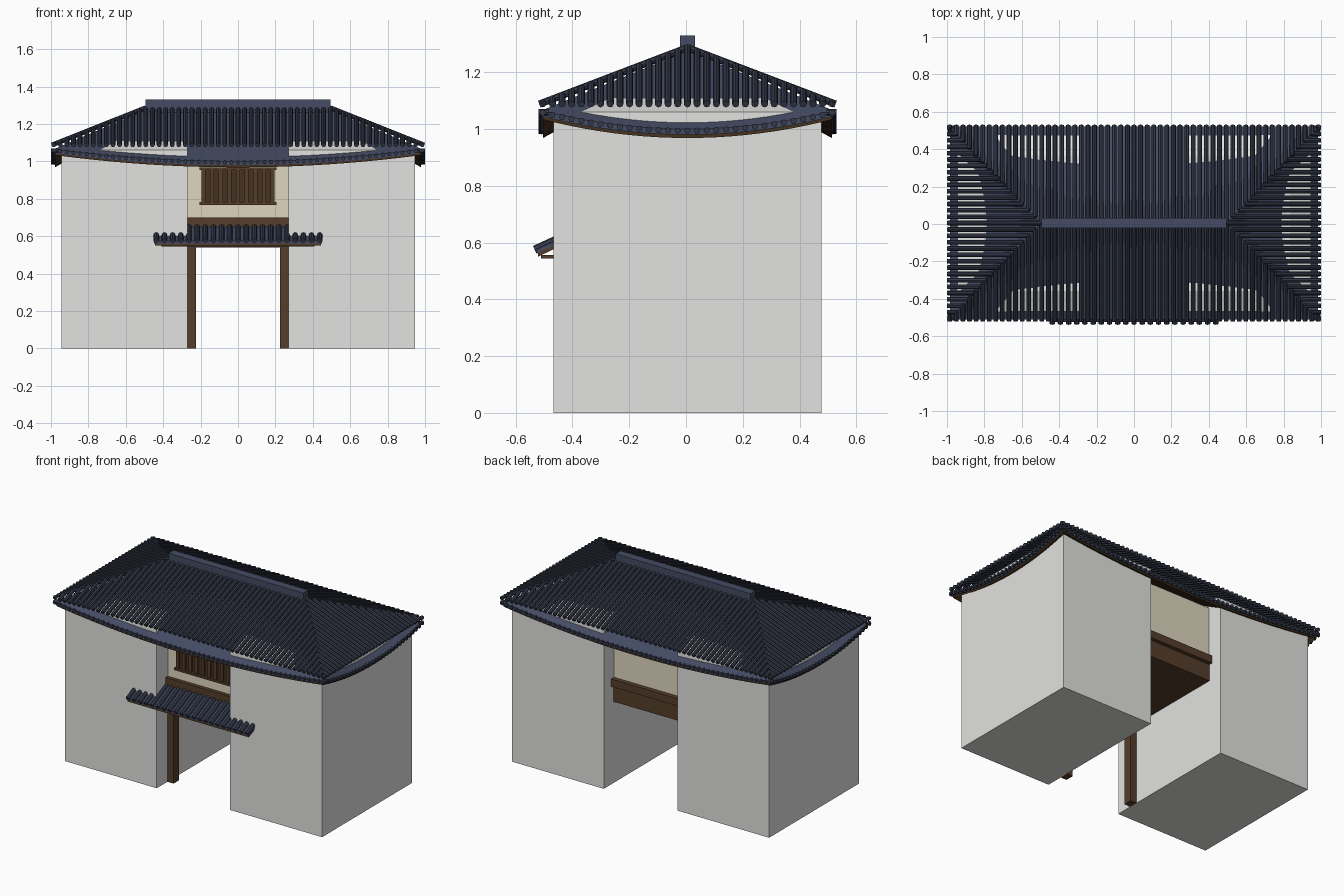
import bpy, bmesh, math
from mathutils import Vector

if "Cube" in bpy.data.objects:
    bpy.data.objects.remove(bpy.data.objects["Cube"])

CY = 0.005                      # roof and walls are centred here in y
HX, HY, RX = 0.985, 0.515, 0.495  # eave half sizes, ridge half length
RIDGE_Z = 1.275


def mat(name, c):
    m = bpy.data.materials.new(name)
    m.diffuse_color = (*c, 1)
    m.use_nodes = True
    m.node_tree.nodes["Principled BSDF"].inputs["Base Color"].default_value = m.diffuse_color
    return m


WHITE = mat("white plaster", (0.76, 0.76, 0.75))
TAN = mat("cream panel", (0.73, 0.67, 0.52))
TILE = mat("dark slate tile", (0.035, 0.042, 0.068))
SLATE = mat("slate blue", (0.058, 0.070, 0.125))
WOOD = mat("brown wood", (0.090, 0.047, 0.023))
DARK = mat("dark wood", (0.062, 0.032, 0.015))


def finish(name, bm, material):
    bmesh.ops.recalc_face_normals(bm, faces=bm.faces)
    me = bpy.data.meshes.new(name)
    bm.to_mesh(me)
    bm.free()
    me.materials.append(material)
    ob = bpy.data.objects.new(name, me)
    bpy.context.collection.objects.link(ob)
    return ob


def add_box(bm, x0, x1, y0, y1, z0, z1):
    vs = bmesh.ops.create_cube(bm, size=1)["verts"]
    for v in vs:
        v.co = (x1 if v.co.x > 0 else x0, y1 if v.co.y > 0 else y0, z1 if v.co.z > 0 else z0)


def boxes(name, material, *dims):
    bm = bmesh.new()
    for d in dims:
        add_box(bm, *d)
    return finish(name, bm, material)


def add_rod(bm, a, b, r, sides=8):
    a, b = Vector(a), Vector(b)
    d = b - a
    vs = bmesh.ops.create_cone(bm, cap_ends=True, segments=sides, radius1=r, radius2=r,
                               depth=d.length)["verts"]
    q = d.to_track_quat('Z', 'Y')
    for v in vs:
        v.co = q @ v.co + (a + b) / 2


# wall blocks: box with an outward sloping cap, flat on the passage side
for side, label in ((-1, "left"), (1, "right")):
    bm = bmesh.new()
    rings = []
    for z, inset in ((0, 0), (1.06, 0), (1.11, 0.11)):
        w, h = 0.945 - inset, 0.472 - inset
        rings.append([bm.verts.new((side * x, y + CY, z))
                      for x, y in ((0.27, -h), (w, -h), (w, h), (0.27, h))])
    for lo, hi in zip(rings, rings[1:]):
        for i in range(4):
            j = (i + 1) % 4
            bm.faces.new((lo[i], lo[j], hi[j], hi[i]))
    bm.faces.new(rings[0])
    bm.faces.new(rings[2])
    finish(label + "_wall_block", bm, WHITE)

# room over the passage
boxes("upper_room", TAN, (-0.27, 0.27, -0.35, 0.37, 0.69, 1.04))
boxes("floor_beam", WOOD, (-0.27, 0.27, -0.35, 0.375, 0.54, 0.66))
boxes("sill_beams", WOOD, (-0.27, 0.27, -0.375, -0.34, 0.65, 0.70),
      (-0.27, 0.27, 0.36, 0.40, 0.65, 0.70))
boxes("posts", WOOD, *[(min(s * .225, s * .27), max(s * .225, s * .27), -0.355, -0.30, 0, 0.56)
                       for s in (-1, 1)])

# lattice window
boxes("window_back", DARK, (-0.195, 0.195, -0.36, -0.35, 0.78, 0.96))
boxes("window_rails", WOOD, (-0.205, 0.205, -0.378, -0.35, 0.768, 0.782),
      (-0.205, 0.205, -0.378, -0.35, 0.953, 0.967))
boxes("window_slats", WOOD, *[(x - 0.011, x + 0.011, -0.372, -0.355, 0.775, 0.96)
                              for x in [-0.185 + i * 0.37 / 8 for i in range(9)]])


# roof deck: ruled surface from the sagging eave up to the ridge
def eave_z(s):
    return 1.0 + 0.065 * s * s


def eave_loop(n=20):
    pts = []
    for cx, cy, dx, dy in ((0, -1, 1, 0), (1, 0, 0, 1), (0, 1, -1, 0), (-1, 0, 0, -1)):
        for i in range(n):
            s = -1 + 2 * i / n
            pts.append((cx + dx * s, cy + dy * s, eave_z(s)))
    return pts


def deck(name, material, drop, shrink, thick):
    bm = bmesh.new()
    layers = []
    for dz in (0, -thick):
        eave, top = [], []
        for x, y, z in eave_loop():
            rx = RX * (x if abs(y) == 1 else math.copysign(1, x))
            eave.append(bm.verts.new((x * (HX - shrink), y * (HY - shrink) + CY, z - drop + dz)))
            top.append(bm.verts.new((rx, CY, RIDGE_Z - drop + dz)))
        n = len(eave)
        for i in range(n):
            bm.faces.new((eave[i], eave[(i + 1) % n], top[(i + 1) % n], top[i]))
        layers.append(eave)
    a, b = layers
    for i in range(len(a)):
        j = (i + 1) % len(a)
        bm.faces.new((a[i], a[j], b[j], b[i]))
    bmesh.ops.remove_doubles(bm, verts=bm.verts, dist=1e-5)
    return finish(name, bm, material)


deck("roof_deck", SLATE, 0, 0, 0.02)
deck("eave_boards", DARK, 0.0195, 0.006, 0.012)
boxes("roof_ridge", SLATE, (-0.495, 0.495, CY - 0.027, CY + 0.027, 1.26, 1.33))

# straight tile rows and small round tile ends along the curved eave
rows, ends = bmesh.new(), bmesh.new()
Z0, Z1, R = 1.088, 1.287, 0.0125
for s in (-1, 1):
    n = 56
    for i in range(n + 1):
        x = -0.985 + 1.97 * i / n
        t = 1 - max(0, (abs(x) - RX) / (1 - RX))
        t = max(t, 0.03)
        add_rod(rows, (x, CY + s * 0.522, Z0), (x, CY + s * 0.522 * (1 - t), Z0 + (Z1 - Z0) * t), R)
        z = eave_z(x / HX) - 0.006
        add_rod(ends, (x, CY + s * 0.49, z), (x, CY + s * 0.525, z), 0.011)
    n = 30
    for i in range(n + 1):
        y = -0.51 + 1.02 * i / n
        t = max(1 - abs(y) / 0.522, 0.03)
        add_rod(rows, (s * 0.995, CY + y, Z0), (s * (0.995 - 0.5 * t), CY + y, Z0 + (Z1 - Z0) * t), R)
        z = eave_z(y / HY) - 0.006
        add_rod(ends, (s * 0.96, CY + y, z), (s * 1.0, CY + y, z), 0.011)
finish("roof_tile_rows", rows, TILE)
finish("eave_tile_ends", ends, TILE)


# canopy over the passage
def slab(name, material, x, prof):
    bm = bmesh.new()
    l, r = [[bm.verts.new((sx, y, z)) for y, z in prof] for sx in (-x, x)]
    bm.faces.new(l)
    bm.faces.new(r)
    for i in range(len(prof)):
        j = (i + 1) % len(prof)
        bm.faces.new((l[i], l[j], r[j], r[i]))
    return finish(name, bm, material)


slab("canopy_deck", SLATE, 0.45, ((-0.525, 0.562), (-0.36, 0.64), (-0.36, 0.652), (-0.525, 0.574)))
slab("canopy_boards", WOOD, 0.445, ((-0.522, 0.550), (-0.36, 0.627), (-0.36, 0.641), (-0.522, 0.564)))
boxes("canopy_beam", WOOD, (-0.41, 0.41, -0.51, -0.35, 0.544, 0.556))
bm = bmesh.new()
for i in range(21):
    x = -0.437 + 0.874 * i / 20
    add_rod(bm, (x, -0.533, 0.575), (x, -0.355, 0.657), 0.0145)
finish("canopy_tiles", bm, TILE)
